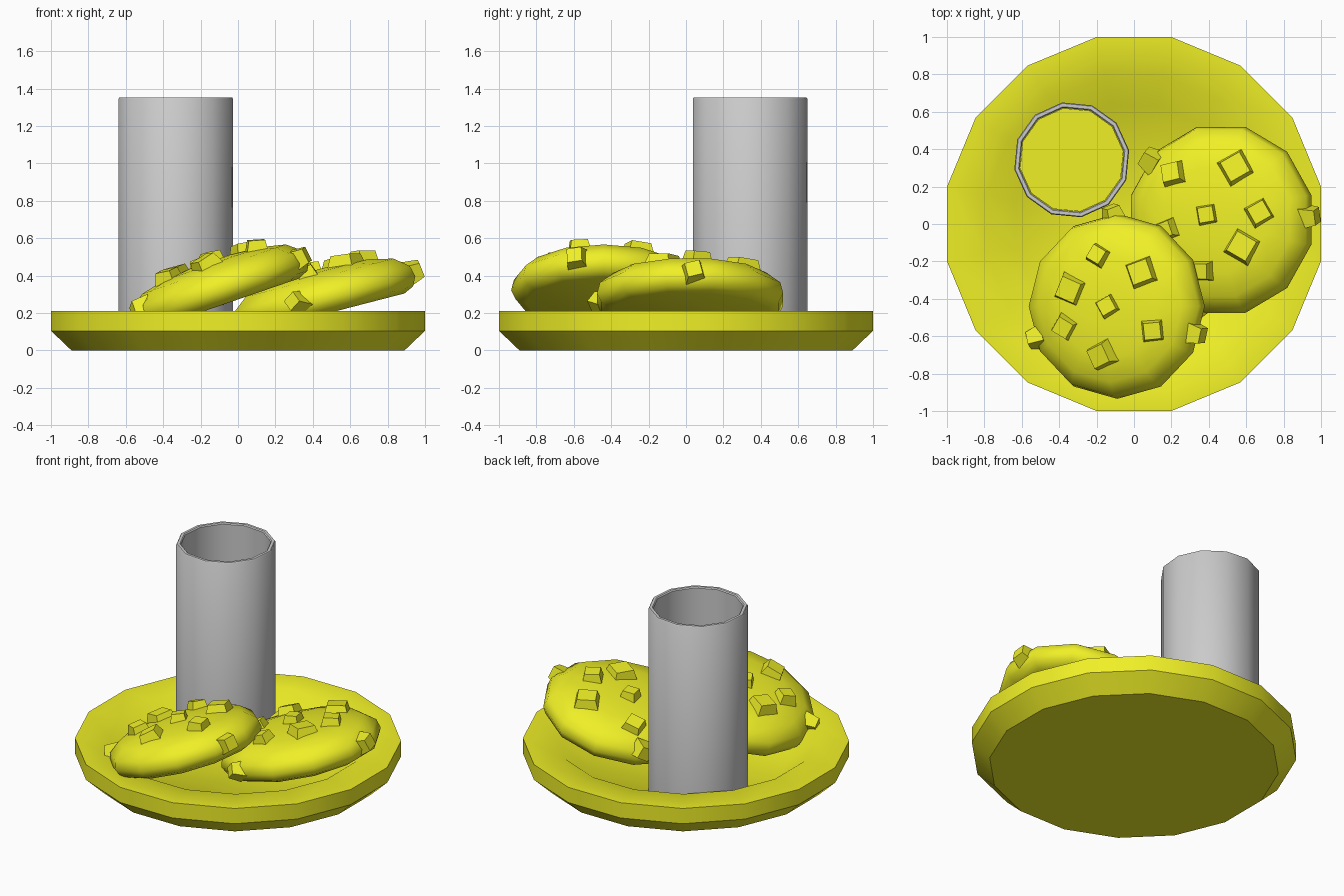
import bpy, bmesh, math, random
from mathutils import Matrix, Vector
from mathutils.bvhtree import BVHTree

if "Cube" in bpy.data.objects:
    bpy.data.objects.remove(bpy.data.objects["Cube"])

random.seed(4)
mat = bpy.data.materials.new("yellow")
mat.diffuse_color = (0.87, 0.87, 0.02, 1)
mat.use_nodes = True
mat.node_tree.nodes["Principled BSDF"].inputs["Base Color"].default_value = mat.diffuse_color


def finish(bm, name, colour=None, smooth=None):
    bmesh.ops.recalc_face_normals(bm, faces=bm.faces[:])
    me = bpy.data.meshes.new(name)
    bm.to_mesh(me)
    bm.free()
    ob = bpy.data.objects.new(name, me)
    bpy.context.collection.objects.link(ob)
    if colour:
        me.materials.append(colour)
    if smooth:
        bpy.ops.object.select_all(action='DESELECT')
        ob.select_set(True)
        bpy.context.view_layer.objects.active = ob
        bpy.ops.object.shade_smooth_by_angle(angle=math.radians(smooth))
    return ob


def lathe(profile, sides, start, matrix=Matrix(), loop=False):
    """Revolve (radius, z) points; open ends are capped, loop joins last to first."""
    bm = bmesh.new()
    rings = []
    for r, z in profile:
        rings.append([bm.verts.new((r * math.cos(start + math.tau * i / sides),
                                    r * math.sin(start + math.tau * i / sides), z))
                      for i in range(sides)])
    pairs = list(zip(rings, rings[1:]))
    if loop:
        pairs.append((rings[-1], rings[0]))
    else:
        bm.faces.new(rings[0])
        bm.faces.new(rings[-1])
    for a, b in pairs:
        for i in range(sides):
            j = (i + 1) % sides
            bm.faces.new((a[i], a[j], b[j], b[i]))
    bm.transform(matrix)
    return bm


# Plate: 16 sides, flats facing the axes
k = 1 / math.cos(math.pi / 16)
plate = [(0.89, 0), (1, 0.105), (1, 0.21), (0.79, 0.21), (0.63, 0.09)]
finish(lathe([(r * k, z) for r, z in plate], 16, math.pi / 16), "plate", mat, 40)

# Glass: open tube with the drink inside
at = Matrix.Translation((-0.333, 0.343, 0))
turn = math.radians(9.5)
glass = [(0.311, 0.09), (0.311, 1.345), (0.306, 1.352), (0.288, 1.352), (0.282, 1.345), (0.282, 0.09)]
finish(lathe(glass, 12, turn, at, loop=True), "glass", None, 35)
finish(lathe([(0.28, 0.1), (0.28, 0.98)], 12, turn, at), "drink", mat, 35)

# Cookies: flat underside, rounded edge, low dome
cookie = [(0.42, 0), (0.475, 0.025), (0.5, 0.075), (0.485, 0.135), (0.41, 0.195),
          (0.28, 0.225), (0.12, 0.24)]


def make_cookie(name, centre, tilt, scale, start, chips):
    m = Matrix.Translation(centre) @ Matrix.Rotation(-tilt, 4, 'Y')
    prof = [(r * scale, z) for r, z in cookie]
    bm = lathe(prof, 12, start, m)
    bmesh.ops.recalc_face_normals(bm, faces=bm.faces[:])
    tree = BVHTree.FromBMesh(bm)
    finish(bm, name, mat, 50)
    # Chips: small tapered blocks sunk into the surface
    bm = bmesh.new()
    for x, y, z, size, yaw in chips:
        if z is None:
            p, n, _, _ = tree.ray_cast(Vector((x, y, 2)), Vector((0, 0, -1)))
        else:
            p, n, _, _ = tree.find_nearest(Vector((x, y, z)))
        rot = n.to_track_quat('Z', 'Y').to_matrix().to_4x4()
        rot = rot @ Matrix.Rotation(math.radians(yaw), 4, 'Z')
        rot = rot @ Matrix.Rotation(random.uniform(-0.2, 0.2), 4, 'X')
        made = bmesh.ops.create_cone(bm, cap_ends=True, segments=4, radius1=size * 0.74,
                                     radius2=size * 0.52, depth=0.09,
                                     matrix=Matrix.Translation(p + n * 0.003) @ rot
                                     @ Matrix.Rotation(math.pi / 4, 4, 'Z'))
    finish(bm, name + "_chips", mat)


# Chip entries: x, y, z (None = drop from above), size, yaw
make_cookie("front_cookie", (-0.065, -0.44, 0.25), math.radians(19), 0.99, 0, [
    (-0.19, -0.17, None, 0.11, 0), (-0.34, -0.35, None, 0.15, -20),
    (0.04, -0.26, None, 0.15, 35), (-0.14, -0.44, None, 0.11, 30),
    (-0.37, -0.55, None, 0.12, -35), (0.10, -0.57, None, 0.12, -25),
    (-0.17, -0.70, None, 0.14, 10), (0.34, -0.59, 0.50, 0.11, 10),
    (-0.55, -0.62, 0.22, 0.10, 30), (-0.12, 0.07, 0.32, 0.10, 20)])
make_cookie("back_cookie", (0.485, 0.022, 0.2), math.radians(14.5), 1.03, math.radians(15), [
    (0.21, 0.27, None, 0.13, 40), (0.545, 0.30, None, 0.16, -5),
    (0.39, 0.05, None, 0.11, 10), (0.67, 0.06, None, 0.13, 30),
    (0.58, -0.12, None, 0.16, 45), (0.37, -0.25, None, 0.11, -20),
    (0.18, -0.03, None, 0.11, 20), (0.05, 0.36, 0.27, 0.11, -30),
    (0.97, 0.04, 0.44, 0.11, 15), (0.29, -0.50, 0.26, 0.10, 45)])
